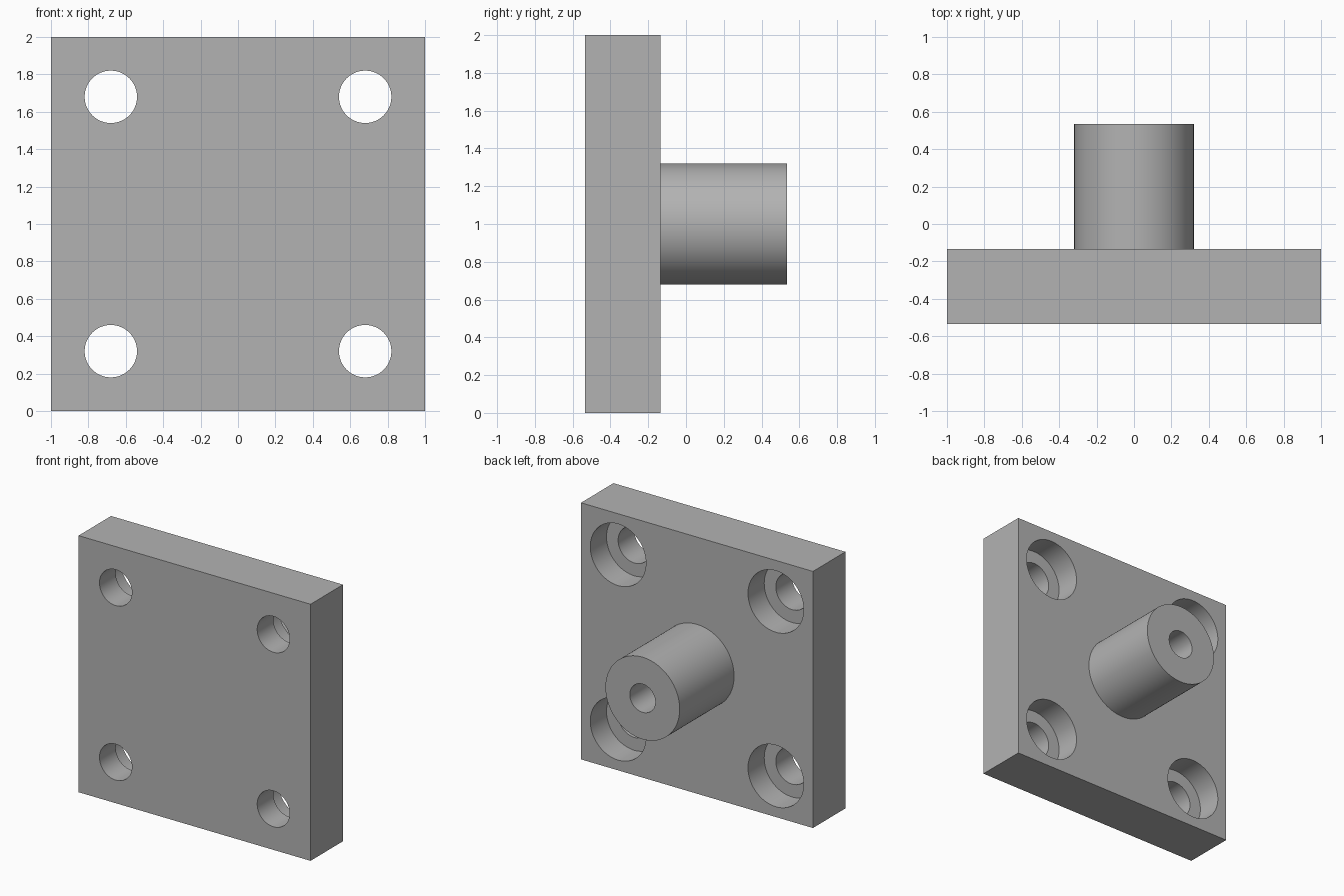
import bpy
from math import radians

cube = bpy.data.objects.get("Cube")
if cube:
    bpy.data.objects.remove(cube, do_unlink=True)

FRONT, FACE, END = -0.535, -0.135, 0.535   # plate front, plate back, boss end
MID_Z = 1.0
HOLE_OFFSET = 0.68

grey = bpy.data.materials.new("plain grey")
grey.use_nodes = True
colour = (0.45, 0.45, 0.45, 1)
grey.diffuse_color = colour
grey.node_tree.nodes["Principled BSDF"].inputs["Base Color"].default_value = colour


def rod(name, radius, y0, y1, x=0, z=MID_Z):
    """Cylinder running along y from y0 to y1."""
    bpy.ops.mesh.primitive_cylinder_add(
        vertices=96, radius=radius, depth=y1 - y0,
        location=(x, (y0 + y1) / 2, z), rotation=(radians(90), 0, 0))
    obj = bpy.context.object
    obj.name = name
    obj.data.materials.append(grey)
    return obj


def combine(body, tool, operation):
    """Apply a boolean with the tool, then remove the tool."""
    mod = body.modifiers.new(tool.name, 'BOOLEAN')
    mod.operation = operation
    mod.solver = 'EXACT'
    mod.object = tool
    bpy.context.view_layer.objects.active = body
    bpy.ops.object.modifier_apply(modifier=mod.name)
    bpy.data.objects.remove(tool, do_unlink=True)


# Square mounting plate
bpy.ops.mesh.primitive_cube_add(size=1, location=(0, (FRONT + FACE) / 2, MID_Z))
plate = bpy.context.object
plate.name = "mounting_plate"
plate.scale = (2, FACE - FRONT, 2)
bpy.ops.object.transform_apply(location=False, rotation=False, scale=True)
plate.data.materials.append(grey)

# Central boss with a blind bore
combine(plate, rod("boss", 0.32, FACE - 0.1, END), 'UNION')
combine(plate, rod("boss_bore", 0.11, FACE, END + 0.1), 'DIFFERENCE')

# Counterbored bolt holes in the corners
for sx in (-1, 1):
    for sz in (-1, 1):
        x, z = sx * HOLE_OFFSET, MID_Z + sz * HOLE_OFFSET
        combine(plate, rod("bolt_hole", 0.14, FRONT - 0.1, FACE + 0.1, x, z), 'DIFFERENCE')
        combine(plate, rod("counterbore", 0.24, FACE - 0.2, FACE + 0.1, x, z), 'DIFFERENCE')

# Smooth round walls, sharp rims
bpy.ops.object.select_all(action='DESELECT')
plate.select_set(True)
bpy.context.view_layer.objects.active = plate
bpy.ops.object.shade_smooth_by_angle(angle=radians(30))
